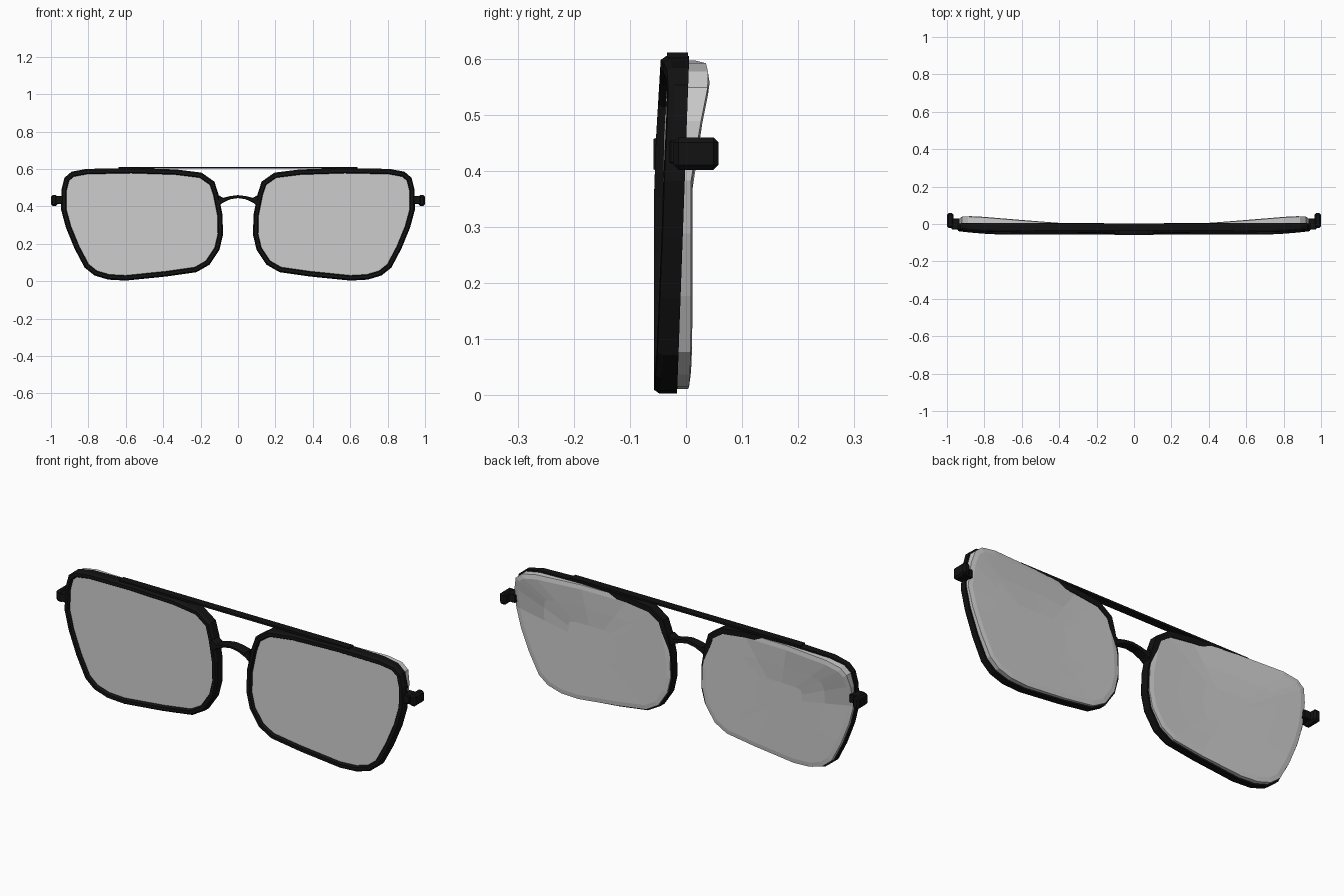
import bpy, bmesh
from mathutils import Vector

if "Cube" in bpy.data.objects:
    bpy.data.objects.remove(bpy.data.objects["Cube"])

black = bpy.data.materials.new("black_frame")
black.diffuse_color = (0.006, 0.006, 0.006, 1)
black.use_nodes = True
black.node_tree.nodes["Principled BSDF"].inputs["Base Color"].default_value = black.diffuse_color

# Outer outline of one rim (x, z), clockwise from the inner top corner
OUTLINE = [(.126, .532), (.195, .58), (.33, .597), (.57, .605), (.81, .60), (.89, .585),
           (.928, .553), (.944, .49), (.946, .382), (.92, .286), (.874, .174), (.82, .072),
           (.767, .03), (.693, .008), (.60, .003), (.382, .025), (.222, .048), (.152, .088),
           (.099, .168), (.08, .249), (.083, .356), (.104, .463)]


def clamp(v):
    return max(0.0, min(1.0, v))


def inset(d):
    """Outline moved inward by d."""
    pts, n, out = [Vector(p) for p in OUTLINE], len(OUTLINE), []
    for i, p in enumerate(pts):
        a = (p - pts[i - 1]).normalized()
        b = (pts[(i + 1) % n] - p).normalized()
        m = (Vector((a.y, -a.x)) + Vector((b.y, -b.x))).normalized()
        out.append(p + m * d / max(.5, m.dot(Vector((a.y, -a.x)))))
    return out


def finish(name, bm, mat=None, mirror=False):
    bmesh.ops.recalc_face_normals(bm, faces=bm.faces)
    me = bpy.data.meshes.new(name)
    bm.to_mesh(me)
    bm.free()
    ob = bpy.data.objects.new(name, me)
    bpy.context.collection.objects.link(ob)
    if mat:
        me.materials.append(mat)
    if mirror:
        ob.modifiers.new("mirror", 'MIRROR').use_mirror_merge = False
    return ob


def bridge(bm, rings, closed):
    n = len(rings[0])
    for k in range(len(rings) if closed else len(rings) - 1):
        r, s = rings[k], rings[(k + 1) % len(rings)]
        for i in range(n):
            j = (i + 1) % n
            bm.faces.new((r[i], r[j], s[j], s[i]))


def bend(x):
    return .02 * clamp((x - .65) / .3) ** 2


def front_y(x, z):
    return -.057 + .012 * clamp((z - .4) / .2) + bend(x)


def rim_back_y(x, z):
    return -.016 + .036 * z


def lens_back_y(x, z):
    t = clamp((x - .35) / .5)
    return .001 + .011 * t + .03 * t * clamp((z - .4) / .15)


def ring(bm, d, fy, dy=0):
    return [bm.verts.new((p.x, fy(p.x, p.y) + dy, p.y)) for p in inset(d)]


# Rims: chamfered section swept round the outline
bm = bmesh.new()
bridge(bm, [ring(bm, 0, rim_back_y), ring(bm, 0, front_y, .01), ring(bm, .007, front_y),
            ring(bm, .023, front_y), ring(bm, .028, front_y, .008),
            ring(bm, .028, rim_back_y)], True)
finish("rims", bm, black, True)

# Lenses: solid panes that overhang the back of the rims
bm = bmesh.new()
rings = [ring(bm, .02, front_y, .014), ring(bm, .008, rim_back_y, -.005),
         ring(bm, .008, lens_back_y, -.003), ring(bm, .03, lens_back_y)]
mid = Vector((.52, .31))
for s in (.66, .33):
    rings.append([])
    for p in inset(.03):
        q = mid + (p - mid) * s
        rings[-1].append(bm.verts.new((q.x, lens_back_y(q.x, q.y), q.y)))
bridge(bm, rings, False)
bm.faces.new(rings[0])
c = bm.verts.new((mid.x, lens_back_y(*mid), mid.y))
for i, v in enumerate(rings[-1]):
    bm.faces.new((rings[-1][i - 1], v, c))
finish("lenses", bm, None, True)

# Nose bridge: arched bar, thicker where it meets the rims
bm = bmesh.new()
sections = []
for x, lo, hi in [(-.105, .40, .46), (-.08, .42, .445), (-.04, .438, .455), (0, .444, .46),
                  (.04, .438, .455), (.08, .42, .445), (.105, .40, .46)]:
    sections.append([bm.verts.new((x, y, z)) for y, z in
                     ((-.058, lo + .003), (-.058, hi - .003), (-.05, hi), (-.01, hi), (-.01, lo), (-.05, lo))])
bridge(bm, sections, False)
bm.faces.new(sections[0])
bm.faces.new(sections[-1])
finish("nose_bridge", bm, black)


def box(name, x, y, z, bevel, mirror):
    bm = bmesh.new()
    bmesh.ops.create_cube(bm, size=1)
    for v in bm.verts:
        v.co = [r[0] + (c + .5) * (r[1] - r[0]) for r, c in zip((x, y, z), v.co)]
    if bevel:
        bmesh.ops.bevel(bm, geom=bm.edges[:], offset=bevel, segments=1, affect='EDGES')
    return finish(name, bm, black, mirror)


# Brow bar and temple hinges
box("brow_bar", (-.64, .64), (-.034, .004), (.601, .611), 0, False)
box("hinge_arms", (.93, .975), (-.03, .03), (.413, .455), .003, True)
box("hinge_blocks", (.965, 1.0), (-.022, .058), (.402, .46), .009, True)
